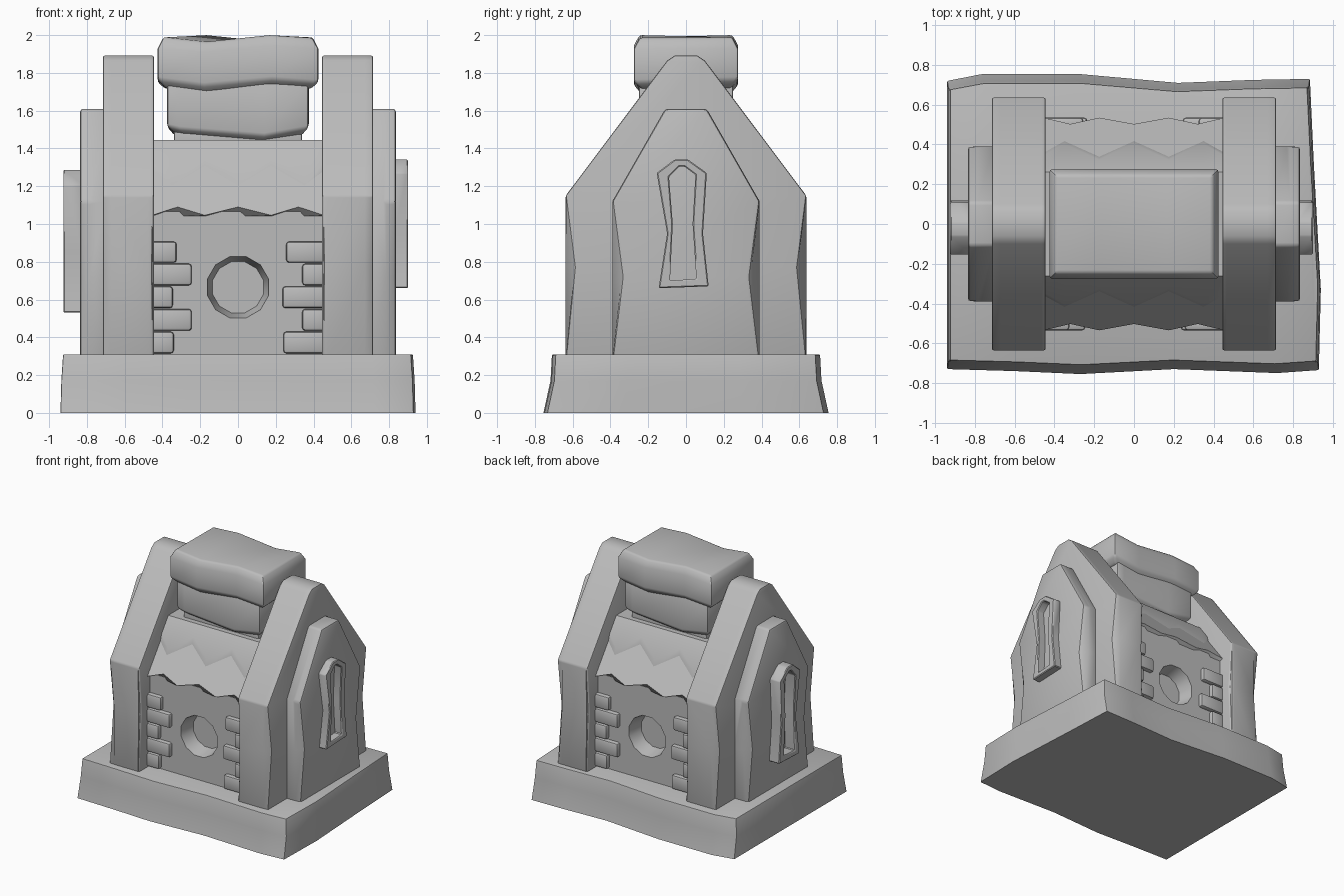
import bpy, bmesh, math

if "Cube" in bpy.data.objects:
    bpy.data.objects.remove(bpy.data.objects["Cube"])

stone = bpy.data.materials.new("grey_stone")
stone.diffuse_color = (0.5, 0.5, 0.5, 1)
stone.use_nodes = True
stone.node_tree.nodes["Principled BSDF"].inputs["Base Color"].default_value = stone.diffuse_color


def loft(name, rings, bevel=0.015, segments=2, closed=False):
    """Skin a row of rings; ends are filled with strips running across each ring."""
    bm = bmesh.new()
    rows = [[bm.verts.new(p) for p in ring] for ring in rings]
    n = len(rows[0])
    pairs = list(zip(rows, rows[1:])) + ([(rows[-1], rows[0])] if closed else [])
    for a, b in pairs:
        for i in range(n):
            j = (i + 1) % n
            bm.faces.new((a[i], a[j], b[j], b[i]))
    if not closed:
        for row in (rows[0], rows[-1]):
            for i in range(n // 2 - 1):
                bm.faces.new((row[i], row[i + 1], row[n - 2 - i], row[n - 1 - i]))
    bmesh.ops.recalc_face_normals(bm, faces=bm.faces[:])
    if bevel:
        edges = [e for e in bm.edges if e.calc_face_angle(0) > math.radians(35)
                 and max(v.co.z for v in e.verts) > 0.001]
        bmesh.ops.bevel(bm, geom=edges, offset=bevel, segments=segments, profile=0.5,
                        affect='EDGES', clamp_overlap=True)
    mesh = bpy.data.meshes.new(name)
    bm.to_mesh(mesh)
    bm.free()
    mesh.materials.append(stone)
    obj = bpy.data.objects.new(name, mesh)
    bpy.context.collection.objects.link(obj)
    bpy.ops.object.select_all(action='DESELECT')
    obj.select_set(True)
    bpy.context.view_layer.objects.active = obj
    bpy.ops.object.shade_smooth_by_angle(angle=math.radians(35))
    return obj


def half_turn(front):
    """Complete a front edge with the same edge turned half way round."""
    return front + [(-x, -y, z) for x, y, z in front]


# Plinth: uneven outline, flared at the foot
front = [(-.94, -.73), (-.6, -.74), (-.27, -.755), (.2, -.73), (.72, -.75), (.93, -.735), (.94, -.33)]
back = [(.905, .3), (.885, .73), (.6, .725), (.22, .71), (-.28, .755), (-.76, .755), (-.94, .72)]
outline = front + back
loft("plinth", [[(x * s, y * t, z) for x, y in outline]
                for z, s, t in ((0, 1, 1), (.17, .995, .95), (.31, .985, .94))], .025)


# Gable walls and their outer panels
def gable(name, sx, half, stations):
    """half: front profile going up; stations: x and how far the waist is cut in."""
    rings = []
    for x, cut in stations:
        f = [(y + (cut if i == 1 else 0), z) for i, (y, z) in enumerate(half)]
        rings.append([(sx * x, y, z) for y, z in f] + [(sx * x, -y, z) for y, z in reversed(f)])
    loft(name, rings, .016)


for side, sx in (("right", 1), ("left", -1)):
    gable(side + "_gable_wall", sx,
          [(-.637, .28), (-.637, .77), (-.637, 1.15), (-.1, 1.865), (-.06, 1.892)],
          ((.445, .03), (.465, 0), (.672, 0), (.715, .05)))
    gable(side + "_gable_panel", sx,
          [(-.39, .28), (-.39, .72), (-.39, 1.12), (-.11, 1.61)],
          ((.69, 0), (.785, 0), (.836, .055)))

# Narrow windows: hollow frames standing on the panels
outer = [(-.145, .66), (-.10, .95), (-.155, 1.27), (-.06, 1.342), (.01, 1.342), (.11, 1.27), (.09, .95), (.12, .67)]
inner = [(-.085, .70), (-.07, 1.0), (-.09, 1.25), (-.035, 1.305), (-.01, 1.305), (.05, 1.26), (.035, 1.0), (.055, .71)]
for side, sx, out, k, low in (("right", 1, .90, 1, .66), ("left", -1, .925, 1.11, .53)):
    def ring(points, x):
        return [(sx * x, y, low + (z - .66) * k) for y, z in points]
    loft(side + "_window_frame", [ring(outer, .82), ring(outer, out), ring(inner, out), ring(inner, .82)],
         .006, 1, closed=True)

# Main body with a round recess in the front and the back
WALL, CZ = .5, .665


def circle(r, y):
    return [(r * math.cos(a), y, CZ + r * math.sin(a))
            for a in (math.radians(15 + 30 * i) for i in range(12))]


def frame(y):
    pts = []
    for i in range(12):
        a = math.radians(15 + 30 * i)
        c, s = math.cos(a), math.sin(a)
        m = max(abs(c), abs(s))
        pts.append((.46 * c / m, y, CZ + s / m * (.40 if s > 0 else .38)))
    return pts


loft("body", [circle(.14, -WALL + .12), circle(.168, -WALL), frame(-WALL),
              frame(WALL), circle(.168, WALL), circle(.14, WALL - .12)], 0)

# Corner stones beside each gable wall, front and back
levels = [(.315, .43), (.435, .55), (.555, .67), (.675, .79), (.795, .907)]
left_ends = [-.34, -.245, -.345, -.245, -.325]
right_ends = [.24, .34, .235, .34, .255]
for face, t in (("front", 1), ("back", -1)):
    for i, (z0, z1) in enumerate(levels):
        for side, x0, x1 in (("left", -.47, left_ends[i]), ("right", right_ends[i], .47)):
            loft(f"{face}_{side}_corner_stone_{i + 1}",
                 [[(t * x, t * y, z) for x, z in ((x0, z0), (x1, z0), (x1, z1), (x0, z1))]
                  for y in (-WALL - .035, -WALL + .03)], .016)


# Roof: lower layer with jagged eaves, upper layer with a zigzag edge
def slope(y):
    return 1.05 + (y + .53) * 1.357


def roof(name, sections):
    """sections: x and a front profile; the back is the same, turned half way round."""
    n = len(sections)
    rings = []
    for i, (x, f) in enumerate(sections):
        b = sections[n - 1 - i][1]
        rings.append([(x, y, z) for y, z in f] + [(x, -y, z) for y, z in reversed(b)])
    loft(name, rings, 0)


eave_x = [-.455, -.32, -.175, 0, .175, .32, .455]
roof("lower_roof", [(x, [(-.49, 1.04),
                         (-.503, 1.09) if i % 2 else (-.535, 1.046),
                         (-.255, 1.42)]) for i, x in enumerate(eave_x)])
zigzag = [(-.455, -.36), (-.35, -.42), (-.175, -.34), (0, -.42), (.175, -.34), (.35, -.42), (.455, -.36)]
roof("upper_roof", [(x, [(y, slope(y) - .005), (y + .017, slope(y) + .053),
                         (-.262, slope(-.262) + .03)]) for x, y in zigzag])


# Chimney: neck, shaft and cap with wavy edges
def slab(name, xs, depth, levels, bevel):
    """levels: inset and the heights along the front edge."""
    rings = []
    for inset, zs in levels:
        k = 1 - inset / max(xs)
        rings.append(half_turn([(x * k, -depth + inset, z) for x, z in zip(xs, zs)]))
    loft(name, rings, bevel)


slab("chimney_neck", [-.34, -.1, .1, .34], .22, [(0, [1.38] * 4), (0, [1.52] * 4)], .015)
slab("chimney_shaft", [-.375, -.31, .14, .372], .25,
     [(.035, [1.485, 1.475, 1.44, 1.47]), (0, [1.52, 1.505, 1.47, 1.51]), (0, [1.75] * 4)], .012)
slab("chimney_cap", [-.425, -.18, .18, .425], .276,
     [(.04, [1.72, 1.69, 1.73, 1.715]), (0, [1.765, 1.735, 1.768, 1.75]),
      (0, [1.93, 1.91, 1.945, 1.93]), (.03, [1.99, 1.965, 2.0, 1.985])], .014)
